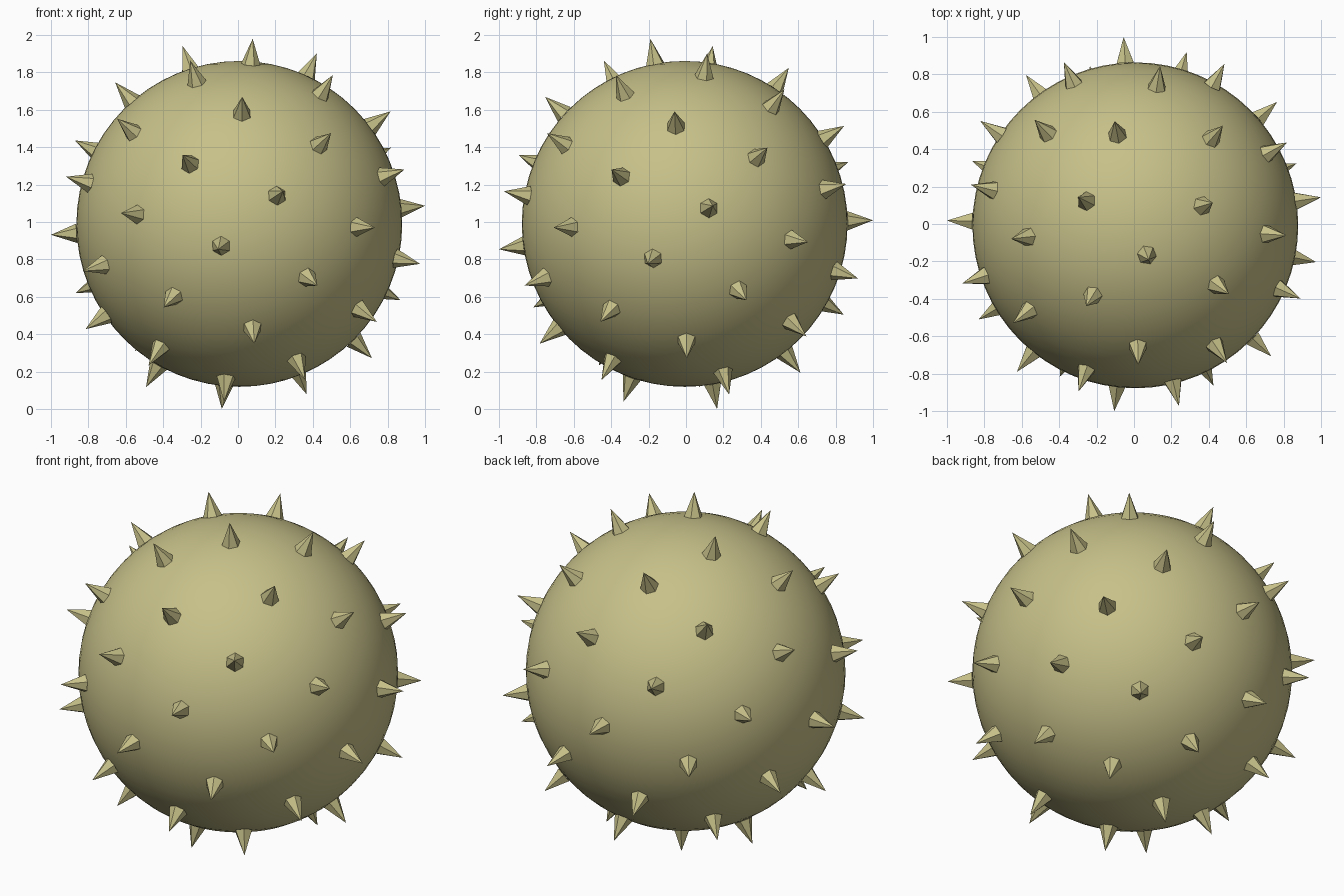
import bpy, bmesh, math
from mathutils import Vector, Matrix

cube = bpy.data.objects.get("Cube")
if cube:
    bpy.data.objects.remove(cube, do_unlink=True)

SPIKES = 52
BODY_R = 0.871
TIP_R = 1.009
BASE_R = 0.052
CENTRE = Vector((0.007, -0.007, 0.99))

# One olive colour for everything
olive = bpy.data.materials.new("olive")
olive.use_nodes = True
olive.diffuse_color = (0.57, 0.53, 0.25, 1)
olive.node_tree.nodes["Principled BSDF"].inputs["Base Color"].default_value = olive.diffuse_color


def add_object(name, bm):
    mesh = bpy.data.meshes.new(name)
    bm.to_mesh(mesh)
    bm.free()
    mesh.materials.append(olive)
    obj = bpy.data.objects.new(name, mesh)
    obj.location = CENTRE
    bpy.context.collection.objects.link(obj)
    return obj


# Round smooth body
bm = bmesh.new()
bmesh.ops.create_uvsphere(bm, u_segments=64, v_segments=32, radius=BODY_R)
for face in bm.faces:
    face.smooth = True
add_object("body", bm)

# Six-sided spikes spread evenly in a golden-angle spiral
bm = bmesh.new()
depth = TIP_R - BODY_R
for i in range(SPIKES):
    z = 1 - 2 * (i + 0.5) / SPIKES
    ring = math.sqrt(1 - z * z)
    angle = math.pi * (1 + math.sqrt(5)) * (i + 0.5)
    out = Vector((ring * math.cos(angle), ring * math.sin(angle), z))
    turn = out.to_track_quat('Z', 'Y').to_matrix().to_4x4()
    place = Matrix.Translation(out * (BODY_R + depth / 2)) @ turn
    bmesh.ops.create_cone(bm, cap_ends=True, segments=6, radius1=BASE_R,
                          radius2=0, depth=depth, matrix=place)
bmesh.ops.remove_doubles(bm, verts=bm.verts, dist=0.0001)
add_object("spikes", bm)
